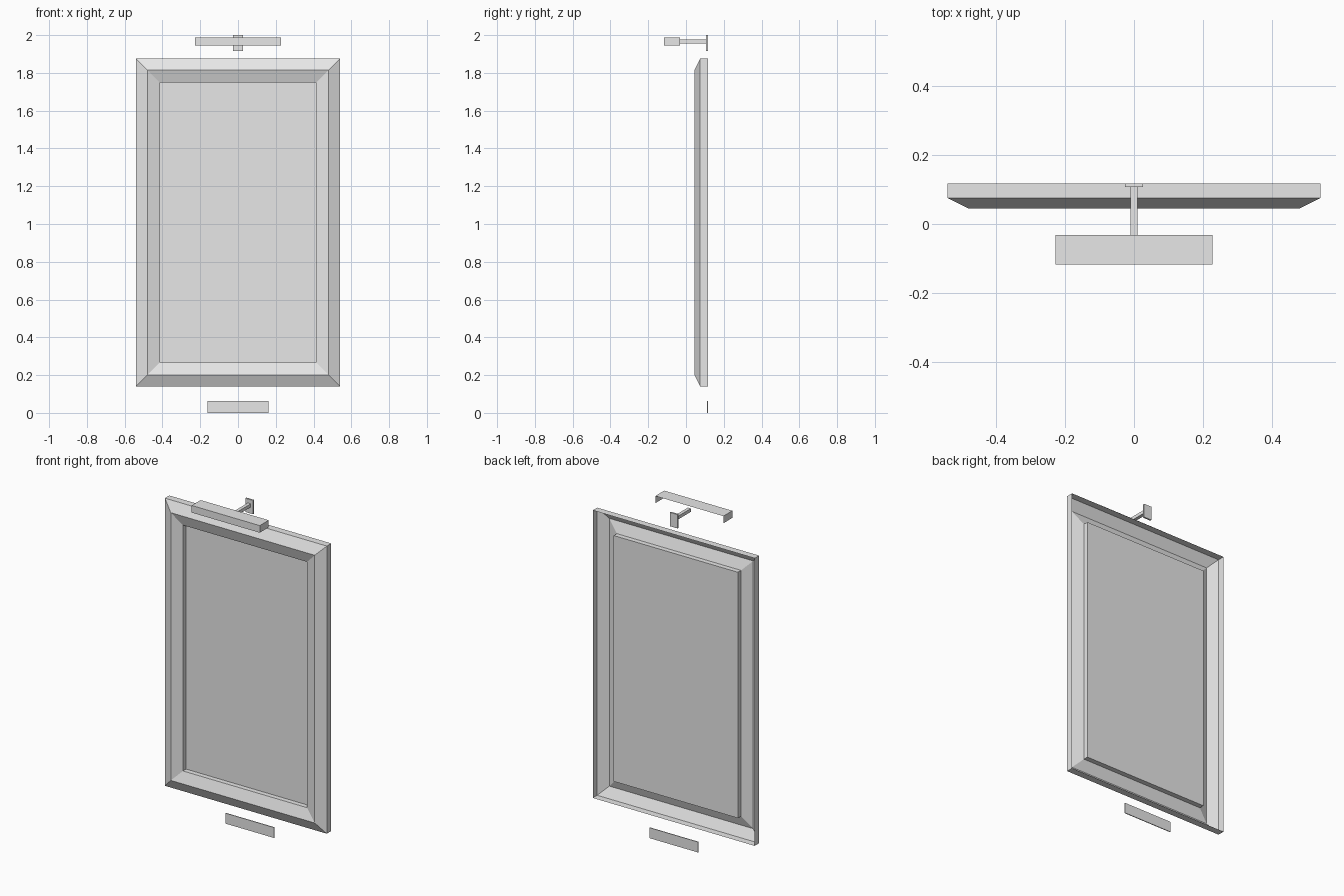
import bpy, bmesh
from mathutils import Vector

cube = bpy.data.objects.get("Cube")
if cube:
    bpy.data.objects.remove(cube, do_unlink=True)

grey = bpy.data.materials.new("light_grey")
grey.use_nodes = True
grey.diffuse_color = (0.8, 0.8, 0.8, 1)
grey.node_tree.nodes["Principled BSDF"].inputs["Base Color"].default_value = (0.8, 0.8, 0.8, 1)

BACK = 0.117
HALF_W, HALF_H, MID_Z = 0.54, 0.867, 1.008


def add_object(name, bm):
    mesh = bpy.data.meshes.new(name)
    bm.to_mesh(mesh)
    bm.free()
    mesh.materials.append(grey)
    obj = bpy.data.objects.new(name, mesh)
    bpy.context.collection.objects.link(obj)
    return obj


def ring(bm, inset, y):
    """Rectangle of four corners, counter-clockwise seen from the front."""
    w, h = HALF_W - inset, HALF_H - inset
    return [bm.verts.new((sx * w, y, MID_Z + sz * h))
            for sx, sz in ((-1, -1), (1, -1), (1, 1), (-1, 1))]


def box(name, x, y, z, open_sides=()):
    """Box between (low, high) limits, leaving out faces with the given normals."""
    bm = bmesh.new()
    bmesh.ops.create_cube(bm, size=1)
    bm.normal_update()
    gone = [f for f in bm.faces if any(f.normal.dot(Vector(n)) > 0.9 for n in open_sides)]
    bmesh.ops.delete(bm, geom=gone, context='FACES')
    for v in bm.verts:
        v.co = [lo + (c + 0.5) * (hi - lo) for c, (lo, hi) in zip(v.co, (x, y, z))]
    return add_object(name, bm)


# Mitred frame moulding, hollow behind: side wall, outer slope, inner slope, lip
bm = bmesh.new()
profile = ((0, BACK), (0, 0.075), (0.06, 0.045), (0.126, 0.067), (0.126, 0.097))
rings = [ring(bm, inset, y) for inset, y in profile]
for a, b in zip(rings, rings[1:]):
    for i in range(4):
        j = (i + 1) % 4
        bm.faces.new((a[i], a[j], b[j], b[i]))
add_object("frame", bm)

# Picture panel set behind the lip
bm = bmesh.new()
bm.faces.new(ring(bm, *profile[-1]))
add_object("picture_panel", bm)

# Lamp above the frame: shade open below and behind, arm and wall plate
box("lamp_shade", (-0.227, 0.227), (-BACK, -0.032), (1.945, 1.988), ((0, 0, -1), (0, 1, 0)))
box("lamp_arm", (-0.01, 0.01), (-0.032, 0.108), (1.956, 1.976))
box("lamp_wall_plate", (-0.026, 0.026), (0.107, BACK), (1.917, 2.0))

# Label plaque below the frame
box("plaque", (-0.162, 0.162), (0.112, BACK), (0, 0.063))
